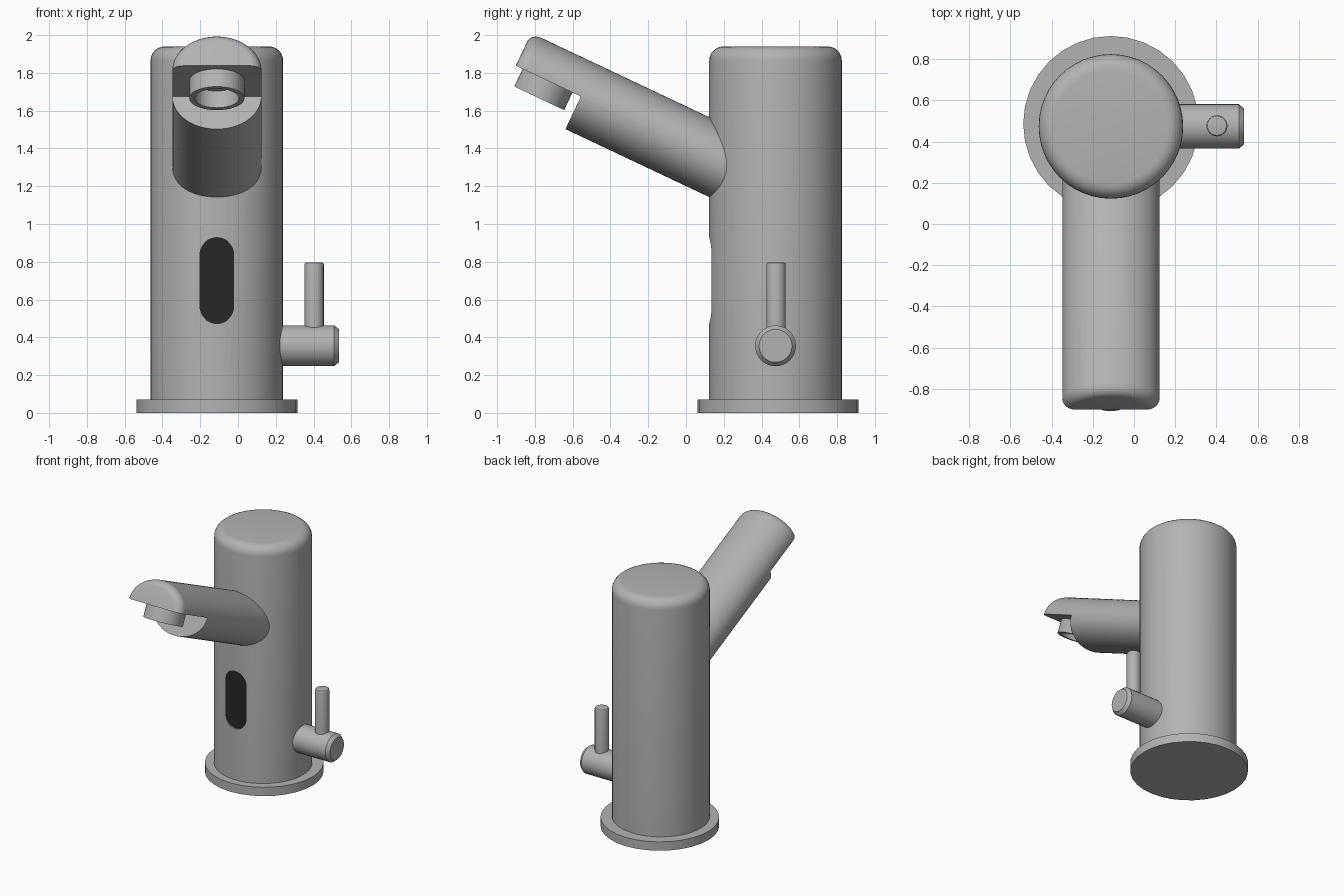
import bpy, bmesh
from math import pi, sin, cos, radians
from mathutils import Matrix, Vector

cube = bpy.data.objects.get("Cube")
if cube:
    bpy.data.objects.remove(cube, do_unlink=True)


def material(name, value):
    m = bpy.data.materials.new(name)
    m.use_nodes = True
    m.diffuse_color = (value, value, value, 1)
    m.node_tree.nodes["Principled BSDF"].inputs["Base Color"].default_value = (value, value, value, 1)
    return m


metal = material("brushed grey", 0.45)
dark = material("sensor black", 0.02)


def finish(name, bm, matrix):
    bmesh.ops.recalc_face_normals(bm, faces=bm.faces)
    mesh = bpy.data.meshes.new(name)
    bm.to_mesh(mesh)
    bm.free()
    mesh.transform(matrix)
    mesh.materials.append(metal)
    ob = bpy.data.objects.new(name, mesh)
    bpy.context.collection.objects.link(ob)
    return ob


def turned(name, profile, matrix, seg=48, squash=1.0):
    """Turn a (radius, height) profile about z and cap both ends."""
    bm = bmesh.new()
    rings = [[bm.verts.new((r * cos(2 * pi * i / seg), squash * r * sin(2 * pi * i / seg), z))
              for i in range(seg)] for r, z in profile]
    for a, b in zip(rings, rings[1:]):
        for i in range(seg):
            j = (i + 1) % seg
            bm.faces.new((a[i], a[j], b[j], b[i]))
    bm.faces.new(rings[0])
    bm.faces.new(rings[-1])
    return finish(name, bm, matrix)


def rounded_rod(r, start, end, fillet, steps=6):
    """Profile of a rod with its far end rounded over."""
    arc = [pi / 2 * k / steps for k in range(steps + 1)]
    return [(r, start)] + [(r - fillet + fillet * cos(t), end - fillet + fillet * sin(t)) for t in arc]


def activate(ob):
    bpy.ops.object.select_all(action="DESELECT")
    ob.select_set(True)
    bpy.context.view_layer.objects.active = ob


def cut(ob, cutter):
    cutter.hide_render = True
    mod = ob.modifiers.new("cut", "BOOLEAN")
    mod.operation, mod.solver, mod.object = "DIFFERENCE", "EXACT", cutter
    activate(ob)
    bpy.ops.object.modifier_apply(modifier="cut")
    bpy.data.objects.remove(cutter, do_unlink=True)


def move(x, y, z):
    return Matrix.Translation((x, y, z))


CX, CY = -0.112, 0.474

# Base plate and column
base = turned("base_plate", [(0.426, 0), (0.426, 0.07)], move(CX, 0.487, 0), seg=32)
body = turned("column", rounded_rod(0.351, 0.03, 1.94, 0.075), move(CX, CY, 0))

# Sensor window: pill-shaped flat recess in the column front
WINDOW_Y, HALF, LOW, HIGH = 0.137, 0.092, 0.565, 0.836
bm = bmesh.new()
outline = []
for centre, first in ((HIGH, 0), (LOW, pi)):
    for k in range(17):
        t = first + pi * k / 16
        outline.append(bm.verts.new((CX + HALF * cos(t), WINDOW_Y, centre + HALF * sin(t))))
face = bm.faces.new(outline)
ext = bmesh.ops.extrude_face_region(bm, geom=[face])
bmesh.ops.translate(bm, vec=(0, -0.2, 0), verts=[g for g in ext["geom"] if isinstance(g, bmesh.types.BMVert)])
cut(body, finish("window_cutter", bm, Matrix()))
body.data.materials.append(dark)
for p in body.data.polygons:
    if p.normal.y < -0.99 and abs(p.center.y - WINDOW_Y) < 0.002 and abs(p.center.x - CX) < HALF:
        p.material_index = 1

# Slanted oval spout with the underside of its tip cut away
LENGTH, SLOT = 1.521, 0.381
tilt = move(CX, CY, 1.188) @ Matrix.Rotation(radians(90 - 25.3), 4, "X")
spout = turned("spout", rounded_rod(0.236, 0, LENGTH, 0.06), tilt, seg=64, squash=0.81)
bm = bmesh.new()
bmesh.ops.create_cube(bm, size=1)
cut(spout, finish("slot_cutter", bm, tilt @ move(0, -0.5, LENGTH - SLOT + 0.5)))

# Hollow outlet nozzle under the tip
nozzle = turned("nozzle", [(0.146, -0.02), (0.146, 0.103), (0.117, 0.103), (0.117, 0.005)],
                tilt @ move(0, 0, LENGTH - 0.186) @ Matrix.Rotation(pi / 2, 4, "X"))

# Side valve with its upright lever
valve = turned("side_valve", [(0.108, 0.2), (0.108, 0.621), (0.087, 0.647)],
               move(CX, CY, 0.355) @ Matrix.Rotation(pi / 2, 4, "Y"), seg=32)
lever = turned("lever", rounded_rod(0.051, 0.36, 0.796, 0.01, 3), move(0.403, CY + 0.003, 0), seg=24)

for ob in (base, body, spout, nozzle, valve, lever):
    activate(ob)
    bpy.ops.object.shade_smooth_by_angle(angle=radians(30))
